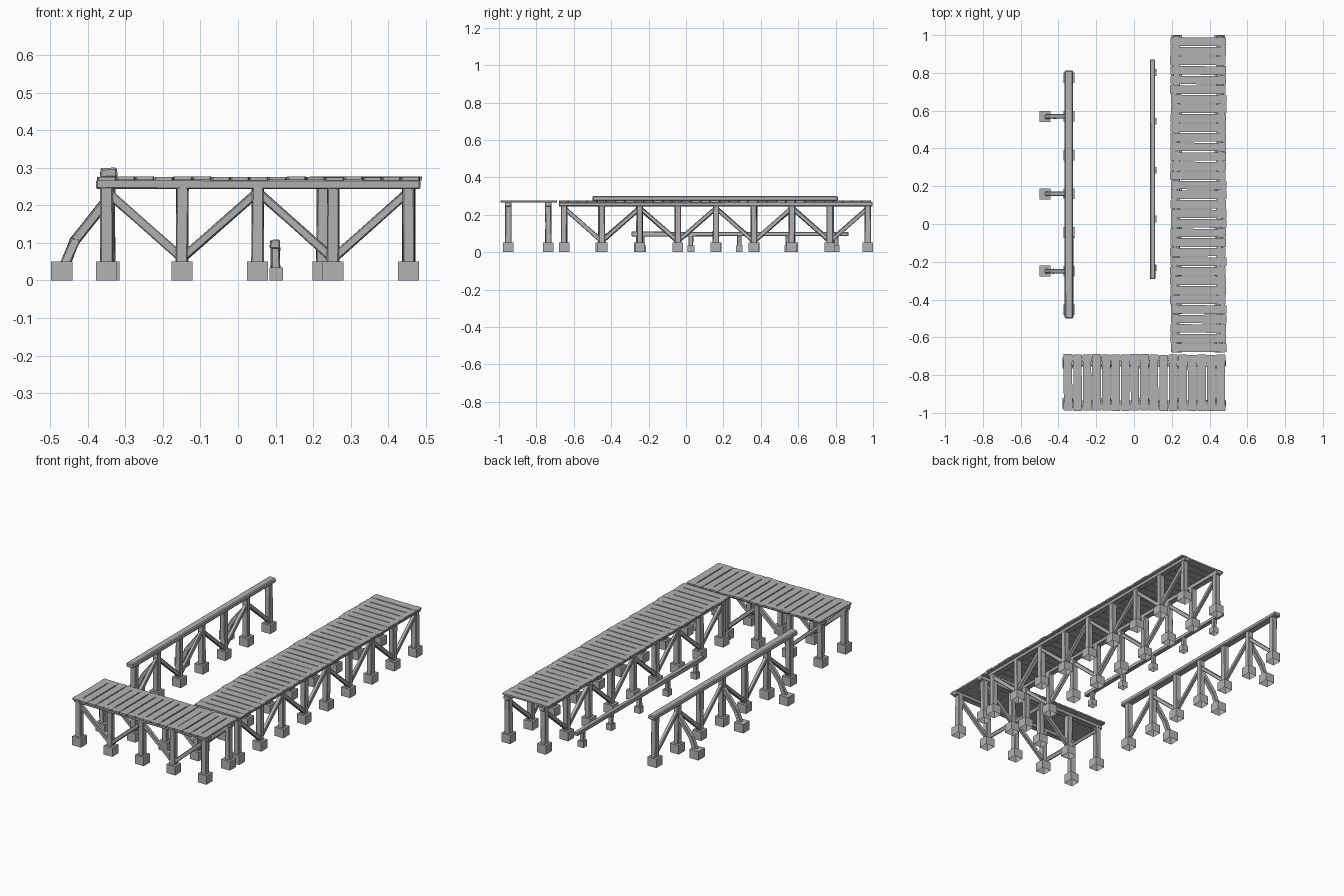
import bpy, bmesh, random
from mathutils import Vector, Matrix

random.seed(4)
if "Cube" in bpy.data.objects:
    bpy.data.objects.remove(bpy.data.objects["Cube"], do_unlink=True)

grey = bpy.data.materials.new("weathered grey")
grey.use_nodes = True
grey.diffuse_color = (0.45, 0.45, 0.45, 1)
grey.node_tree.nodes["Principled BSDF"].inputs["Base Color"].default_value = (0.45, 0.45, 0.45, 1)


def make(name, bm, bevel=0):
    bmesh.ops.recalc_face_normals(bm, faces=bm.faces)
    me = bpy.data.meshes.new(name)
    bm.to_mesh(me)
    bm.free()
    me.materials.append(grey)
    ob = bpy.data.objects.new(name, me)
    bpy.context.collection.objects.link(ob)
    if bevel:
        mod = ob.modifiers.new("worn edges", "BEVEL")
        mod.width, mod.segments = bevel, 1
    return ob


def timber(name, a, b, width, depth, bevel=0.003, wobble=0.002):
    """Square timber from a to b, with slightly uneven ends."""
    a, b = Vector(a), Vector(b)
    axis = (b - a).normalized()
    side = axis.cross((0, 0, 1))
    side = side.normalized() if side.length > 0.01 else Vector((1, 0, 0))
    up = side.cross(axis)
    bm = bmesh.new()
    bmesh.ops.create_cube(bm, size=1)
    for v in bm.verts:
        x, y, z = v.co
        jig = [random.uniform(-wobble, wobble) for _ in range(2)]
        v.co = (a + b) / 2 + axis * z * (b - a).length \
            + side * (x * width + jig[0]) + up * (y * depth + jig[1])
    return make(name, bm, bevel)


def footing(name, x, y, size, height):
    """Concrete block, open underneath."""
    bm = bmesh.new()
    bmesh.ops.create_cube(bm, size=1)
    bmesh.ops.transform(bm, verts=bm.verts, matrix=Matrix.Translation((x, y, height / 2))
                        @ Matrix.Diagonal((size, size, height, 1)))
    bm.faces.ensure_lookup_table()
    low = min(bm.faces, key=lambda f: f.calc_center_median().z)
    bmesh.ops.delete(bm, geom=[low], context="FACES_ONLY")
    make(name, bm)


def trestle(name, place, stations, top, high_first):
    """Row of posts on footings with zigzag braces; place(t) gives x, y."""
    for i, t in enumerate(stations):
        x, y = place(t)
        footing(name + "_footing", x, y, 0.056, 0.051)
        timber(name + "_post", (x, y, 0.045), (x, y, top), 0.032, 0.032)
        if i:
            p, q = place(stations[i - 1]), (x, y)
            if (i % 2 == 1) == high_first:
                p, q = q, p
            timber(name + "_brace", (*p, 0.058), (*q, 0.236), 0.02, 0.022)


def plank(name, centre, half, pitch, across_x):
    """Worn board: touching at its ends, with a narrow gap along the middle."""
    outline = []
    for s in (1, -1):
        for u, w in ((-1, 0.43), (-0.95, 0.5), (-0.8, 0.5), (-0.74, 0.44),
                     (0.74, 0.46), (0.8, 0.5), (0.95, 0.5), (1, 0.44)):
            w = w * pitch + random.uniform(-0.0012, 0.0004)
            outline.append((s * u * half, -s * w))
    shift = random.uniform(-0.003, 0.003)
    lift = random.uniform(-0.001, 0.001)
    bm = bmesh.new()
    verts = []
    for u, w in outline:
        u += shift
        dx, dy = (u, w) if across_x else (w, u)
        verts.append(bm.verts.new((centre[0] + dx, centre[1] + dy, 0.267 + lift)))
    face = bm.faces.new(verts)
    grown = bmesh.ops.extrude_face_region(bm, geom=[face])
    moved = [g for g in grown["geom"] if isinstance(g, bmesh.types.BMVert)]
    bmesh.ops.translate(bm, verts=moved, vec=(0, 0, 0.009))
    make(name, bm)


def spread(a, b, n):
    return [a + (b - a) * i / (n - 1) for i in range(n)]


# Long deck
for x in (0.226, 0.455):
    trestle("long_deck", lambda t: (x, t), spread(-0.652, 0.972, 9), 0.25, True)
    timber("long_deck_beam", (x, -0.68, 0.256), (x, 0.998, 0.256), 0.034, 0.023)
pitch = 1.67 / 33
for i in range(33):
    plank("long_deck_plank", (0.34, -0.68 + pitch * (i + 0.5)), 0.147, pitch, True)

# Short deck
for y in (-0.95, -0.736):
    trestle("short_deck", lambda t: (t, y), spread(-0.35, 0.455, 5), 0.25, True)
    timber("short_deck_beam", (-0.378, y, 0.256), (0.486, y, 0.256), 0.034, 0.023)
pitch = 0.86 / 17
for i in range(17):
    plank("short_deck_plank", (-0.375 + pitch * (i + 0.5), -0.84), 0.149, pitch, False)

# Bare trestle with a heavy top beam
rail_x = -0.344
stations = spread(-0.455, 0.775, 7)
trestle("bare_trestle", lambda t: (rail_x, t), stations, 0.28, False)
timber("bare_trestle_beam", (rail_x, -0.5, 0.287), (rail_x, 0.812, 0.287), 0.044, 0.026, 0.005)

# Cranked side struts on their own footings
for y in stations[1::2]:
    footing("strut_footing", -0.47, y, 0.058, 0.051)
    timber("strut_lower", (-0.462, y, 0.04), (-0.432, y, 0.113), 0.024, 0.026)
    timber("strut_upper", (-0.436, y, 0.106), (-0.35, y, 0.213), 0.024, 0.026)

# Low rail
for y in spread(-0.232, 0.802, 5):
    footing("low_rail_footing", 0.102, y, 0.036, 0.035)
    timber("low_rail_post", (0.1, y, 0.03), (0.1, y, 0.09), 0.023, 0.023)
timber("low_rail_beam", (0.098, -0.292, 0.097), (0.098, 0.87, 0.097), 0.026, 0.022)
